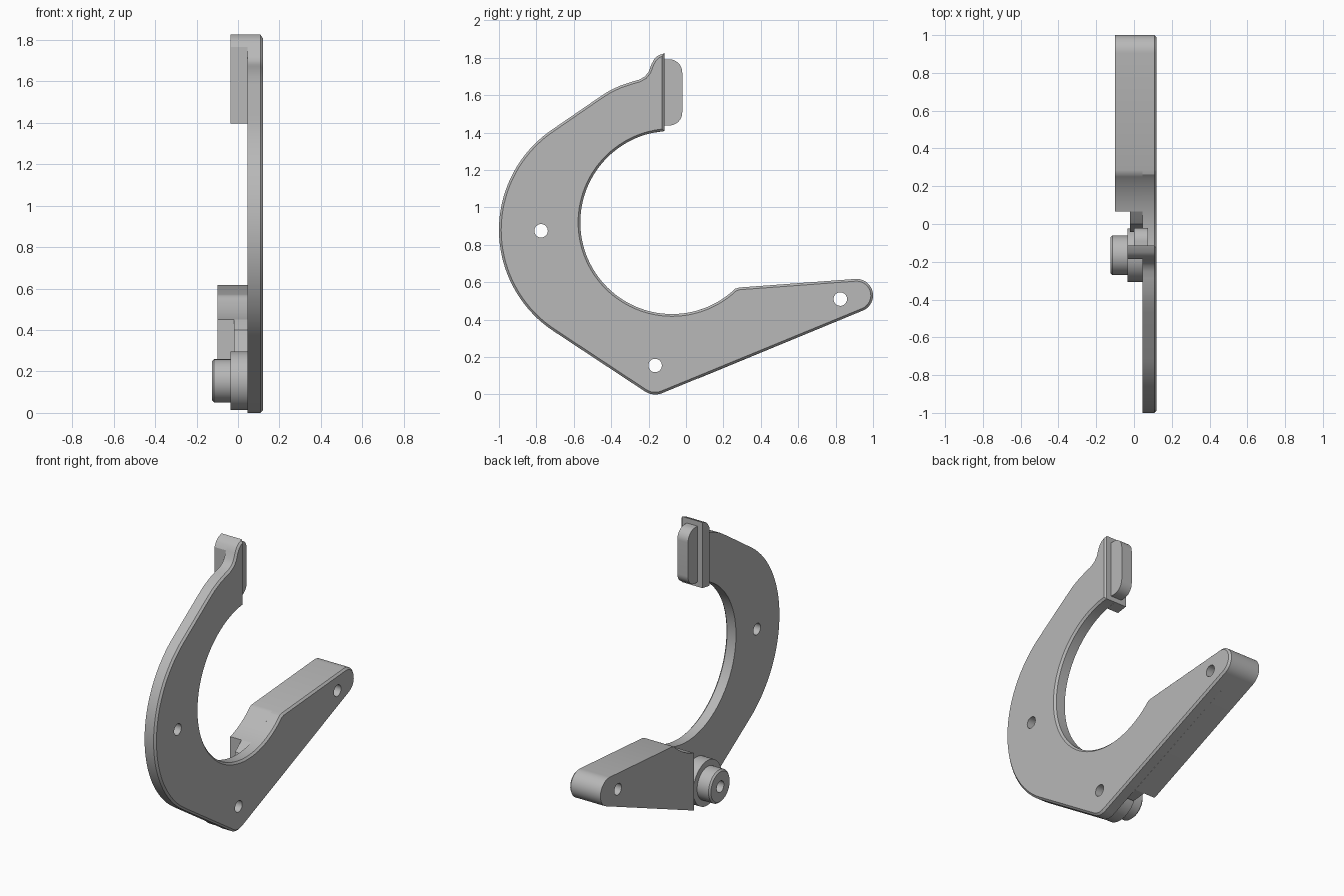
import bpy, bmesh
from math import sin, cos, pi, radians, sqrt
from mathutils import Matrix, Vector

if "Cube" in bpy.data.objects:
    bpy.data.objects.remove(bpy.data.objects["Cube"])

grey = bpy.data.materials.new("plain grey")
grey.use_nodes = True
grey.diffuse_color = (0.48, 0.48, 0.48, 1)
grey.node_tree.nodes["Principled BSDF"].inputs["Base Color"].default_value = grey.diffuse_color


def arc(cy, cz, r, a0, a1, n):
    """Points on an arc in the side plane, angles in degrees."""
    angles = [radians(a0 + (a1 - a0) * i / n) for i in range(n + 1)]
    return [(cy + r * cos(a), cz + r * sin(a)) for a in angles]


def finish(name, bm):
    bmesh.ops.recalc_face_normals(bm, faces=bm.faces)
    mesh = bpy.data.meshes.new(name)
    bm.to_mesh(mesh)
    bm.free()
    mesh.materials.append(grey)
    ob = bpy.data.objects.new(name, mesh)
    bpy.context.collection.objects.link(ob)
    return ob


def slab(name, profile, x0, x1, chamfer=0):
    """Extrude a side profile along x, with an optional chamfer on the +x face."""
    bm = bmesh.new()
    base = bm.faces.new([bm.verts.new((x0, y, z)) for y, z in profile])
    out = bmesh.ops.extrude_face_region(bm, geom=[base])["geom"]
    moved = [g for g in out if isinstance(g, bmesh.types.BMVert)]
    bmesh.ops.translate(bm, verts=moved, vec=(x1 - chamfer - x0, 0, 0))
    bmesh.ops.recalc_face_normals(bm, faces=bm.faces)
    if chamfer:
        cap = [g for g in out if isinstance(g, bmesh.types.BMFace)]
        bmesh.ops.inset_region(bm, faces=cap, thickness=chamfer, depth=chamfer,
                               use_even_offset=True)
    return finish(name, bm)


def disc(name, y, z, r, x0, x1, bevel=0):
    bm = bmesh.new()
    place = Matrix.Translation(((x0 + x1) / 2, y, z)) @ Matrix.Rotation(pi / 2, 4, 'Y')
    bmesh.ops.create_cone(bm, cap_ends=True, segments=48, radius1=r, radius2=r,
                          depth=x1 - x0, matrix=place)
    if bevel:
        rim = [e for e in bm.edges if all(v.co.x < x0 + 0.001 for v in e.verts)]
        bmesh.ops.bevel(bm, geom=rim, offset=bevel, segments=1, affect='EDGES')
    return finish(name, bm)


def drill(ob, holes):
    """Cut round holes along x, then drop the cutters."""
    bpy.context.view_layer.objects.active = ob
    for y, z in holes:
        cutter = disc("hole_cutter", y, z, 0.036, -0.4, 0.4)
        cutter.hide_render = True
        mod = ob.modifiers.new("hole", 'BOOLEAN')
        mod.operation, mod.solver, mod.object = 'DIFFERENCE', 'EXACT', cutter
        bpy.ops.object.modifier_apply(modifier=mod.name)
        bpy.data.objects.remove(cutter)


BACK, FACE = 0.045, 0.12           # plate depth along x
END = -0.115                       # flange mounting plane
IN_Y, IN_Z, IN_R = -0.075, 0.92, 0.49
PIVOT, TIP, SIDE = (-0.165, 0.155), (0.825, 0.51), (-0.775, 0.875)


def inner_z(y, side):
    return IN_Z + side * sqrt(IN_R ** 2 - (y - IN_Y) ** 2)


# shared pieces of outline
tip_end = arc(0.912, 0.53, 0.088, -68, 94, 20)
neck = [(-0.29, 1.672), (-0.25, 1.683), (-0.22, 1.70), (-0.2, 1.725)]
crown = [(-0.185, 1.765), (-0.17, 1.793), (-0.15, 1.812), (END, 1.825)]

# hook plate
outline = (arc(-0.165, 0.1, 0.1, 237, 292, 10) + tip_end
           + [(0.285, 0.572), (0.262, 0.565)]
           + arc(IN_Y, IN_Z, IN_R, -47, -265.3, 72)
           + crown[::-1] + neck[::-1]
           + [(-0.35, 1.652), (-0.41, 1.624), (-0.47, 1.585)]
           + arc(-0.352, 0.88, 0.648, 123.5, 236.5, 36))
plate = slab("hook_plate", outline, BACK, FACE, 0.012)
drill(plate, [PIVOT, TIP, SIDE])

# thick arm behind the plate
start = 0.065
steps = [start + (0.25 - start) * i / 10 for i in range(11)]
arm = slab("arm_block", [(start, 0.085)] + tip_end + [(0.285, 0.572), (0.262, 0.565)]
           + [(y, inner_z(y, -1)) for y in reversed(steps)], -0.1, BACK)
drill(arm, [TIP])

# thin web between the arm and the pivot
slab("arm_web", [(start, 0.085), (start, inner_z(start, -1))]
     + [(0.03, 0.425), (0.0, 0.40), (-0.01, 0.35)]
     + arc(PIVOT[0], PIVOT[1], 0.16, 40, -30, 14), -0.02, BACK)

# pivot boss and pin
for name, r, x0, x1, bev in (("pivot_boss", 0.142, -0.035, BACK, 0),
                             ("pivot_pin", 0.104, -0.125, -0.035, 0.01)):
    drill(disc(name, *PIVOT, r, x0, x1, bev), [PIVOT])

# end flange and its rounded pad
slab("end_flange", [(-0.185, inner_z(-0.185, 1)), (END, inner_z(END, 1))]
     + crown[::-1], -0.035, BACK)
slab("end_pad", [(END - 0.01, 1.438)] + arc(-0.09, 1.508, 0.07, -90, 0, 12)
     + arc(-0.09, 1.722, 0.07, 0, 90, 12) + [(END - 0.01, 1.792)], 0.0, 0.075)

# smooth curved sides, keep edges sharp
bpy.ops.object.select_all(action='DESELECT')
for ob in bpy.context.scene.objects:
    if ob.type == 'MESH':
        ob.select_set(True)
        bpy.context.view_layer.objects.active = ob
bpy.ops.object.shade_smooth_by_angle(angle=radians(28))
